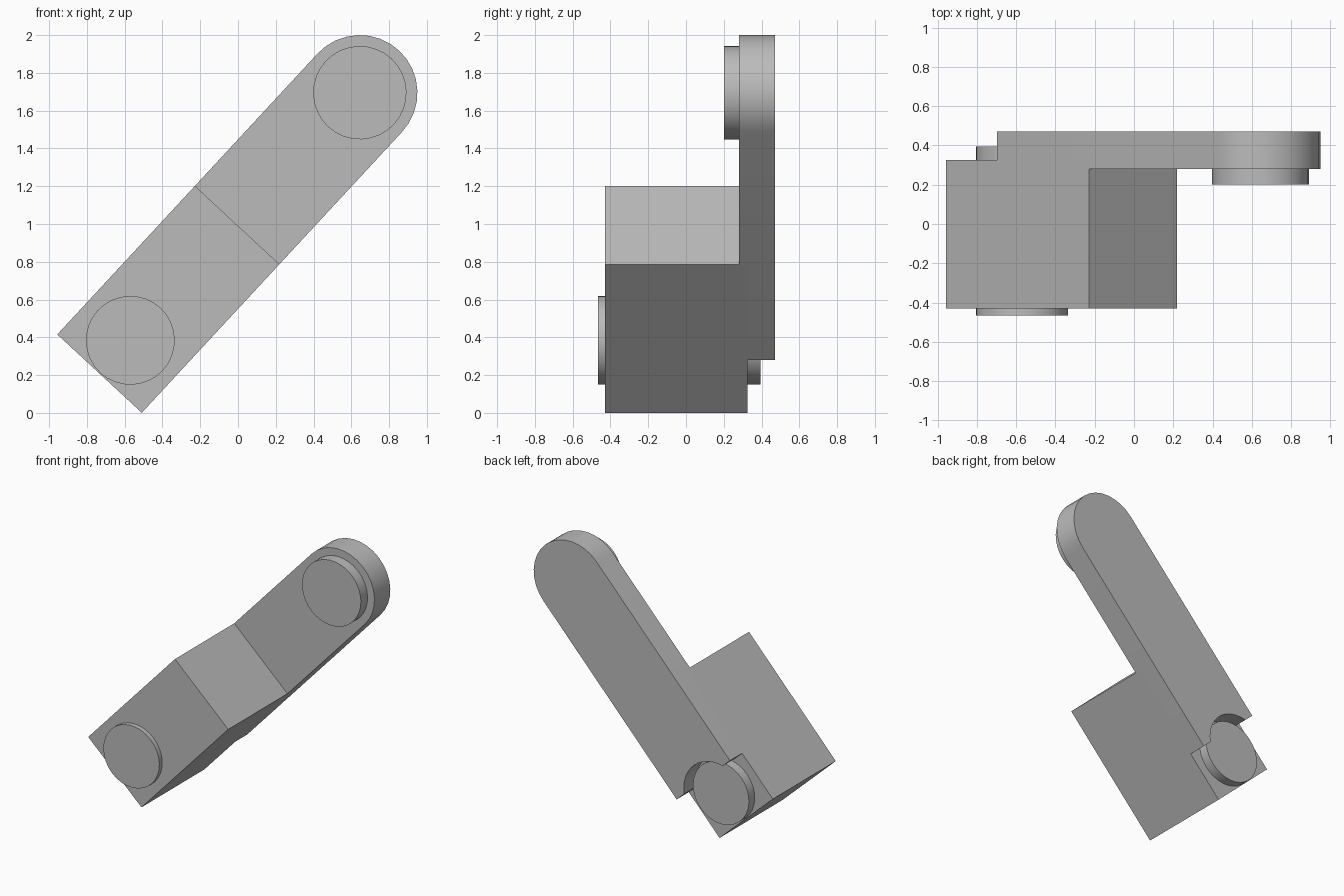
import bpy, bmesh
from math import cos, sin, acos, hypot, atan2, pi, radians

cube = bpy.data.objects.get("Cube")
if cube:
    bpy.data.objects.remove(cube, do_unlink=True)

# Link axis: lower pivot to upper pivot, in the x-z plane
LOW, HIGH = (-0.57, 0.384), (0.645, 1.695)
DX, DZ = HIGH[0] - LOW[0], HIGH[1] - LOW[1]
LENGTH, ANGLE = hypot(DX, DZ), atan2(DZ, DX)
HALF = 0.305          # half the width of the link
PLATE_END = 0.14      # where the back plate stops, measured from the lower pivot
NOTCH = 0.26          # radius of the clearance around the back pin

grey = bpy.data.materials.new("plain grey")
grey.use_nodes = True
grey.diffuse_color = (0.5, 0.5, 0.5, 1)
grey.node_tree.nodes["Principled BSDF"].inputs["Base Color"].default_value = (0.5, 0.5, 0.5, 1)


def arc(centre, radius, start, end, steps):
    return [(centre + radius * cos(start + (end - start) * i / steps),
             radius * sin(start + (end - start) * i / steps)) for i in range(steps + 1)]


def prism(name, outline, front, back):
    """Extrude an outline (along the link, across the link) from front to back."""
    bm = bmesh.new()
    c, s = cos(ANGLE), sin(ANGLE)
    verts = [bm.verts.new((LOW[0] + u * c - v * s, front, LOW[1] + u * s + v * c))
             for u, v in outline]
    face = bm.faces.new(verts)
    made = bmesh.ops.extrude_face_region(bm, geom=[face])["geom"]
    bmesh.ops.translate(bm, vec=(0, back - front, 0),
                        verts=[g for g in made if isinstance(g, bmesh.types.BMVert)])
    bmesh.ops.recalc_face_normals(bm, faces=bm.faces)
    mesh = bpy.data.meshes.new(name)
    bm.to_mesh(mesh)
    bm.free()
    mesh.materials.append(grey)
    obj = bpy.data.objects.new(name, mesh)
    bpy.context.collection.objects.link(obj)
    bpy.ops.object.select_all(action="DESELECT")
    obj.select_set(True)
    bpy.context.view_layer.objects.active = obj
    bpy.ops.object.shade_smooth_by_angle(angle=radians(30))
    return obj


def disc(name, centre, radius, front, back):
    prism(name, arc(centre, radius, 0, 2 * pi, 32)[:-1], front, back)


# Thick lower block
prism("lower_block", [(-0.24, -HALF), (0.832, -HALF), (0.832, HALF), (-0.24, HALF)], -0.43, 0.325)

# Back plate with a rounded upper end and a round notch at the lower end
half_notch = acos(PLATE_END / NOTCH)
plate = [(PLATE_END, -HALF)]
plate += arc(LENGTH, HALF, -pi / 2, pi / 2, 16)
plate += [(PLATE_END, HALF)]
plate += arc(0, NOTCH, half_notch, -half_notch, 12)
prism("back_plate", plate, 0.28, 0.47)

# Round pivot bosses
disc("lower_front_boss", 0, 0.235, -0.465, -0.42)
disc("lower_back_boss", 0, 0.235, 0.315, 0.395)
disc("upper_front_boss", LENGTH, 0.247, 0.2, 0.29)
